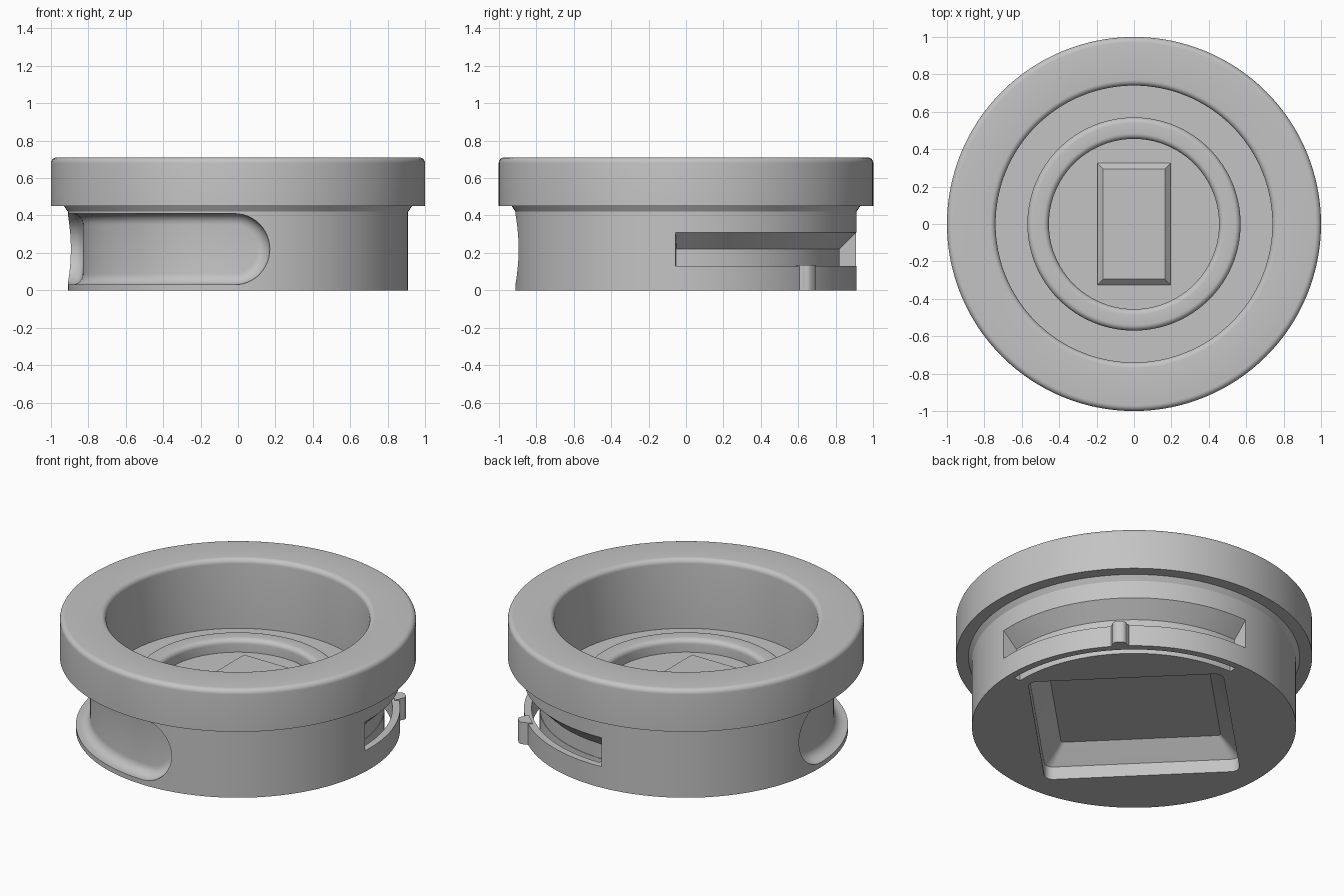
import bpy, bmesh
from math import sin, cos, pi, radians, sqrt
from mathutils import Matrix

cube = bpy.data.objects.get("Cube")
if cube:
    bpy.data.objects.remove(cube, do_unlink=True)

grey = bpy.data.materials.new("plain grey")
grey.use_nodes = True
grey.diffuse_color = (0.55, 0.55, 0.55, 1)
grey.node_tree.nodes["Principled BSDF"].inputs["Base Color"].default_value = (0.55, 0.55, 0.55, 1)

DIAG = radians(45)      # latch direction; the thumb recess is opposite


def finish(bm, name):
    bmesh.ops.remove_doubles(bm, verts=bm.verts, dist=1e-5)
    bmesh.ops.recalc_face_normals(bm, faces=bm.faces)
    mesh = bpy.data.meshes.new(name)
    bm.to_mesh(mesh)
    bm.free()
    mesh.materials.append(grey)
    ob = bpy.data.objects.new(name, mesh)
    bpy.context.collection.objects.link(ob)
    return ob


def arc(cx, cz, r, start, end, steps=6):
    angles = [radians(start + (end - start) * i / steps) for i in range(steps + 1)]
    return [(cx + r * cos(a), cz + r * sin(a)) for a in angles]


def lathe(name, profile, mid=0.0, half=pi, steps=128):
    """Turn a (radius, z) profile; a partial turn gets end caps."""
    bm = bmesh.new()
    full = half >= pi
    rows = []
    for i in range(steps + (not full)):
        a = mid - half + 2 * half * i / steps
        rows.append([bm.verts.new((r * cos(a), r * sin(a), z)) for r, z in profile])
    n = len(profile)
    for i in range(steps):
        p, q = rows[i], rows[(i + 1) % len(rows)]
        for j in range(n - 1 if full else n):
            k = (j + 1) % n
            bm.faces.new((p[j], q[j], q[k], p[k]))
    if not full:
        bm.faces.new(rows[0])
        bm.faces.new(rows[-1])
    return finish(bm, name)


def loft(name, rings, turn=0.0):
    """Skin a stack of (outline, z) rings and cap both ends."""
    bm = bmesh.new()
    rows = [[bm.verts.new((x, y, z)) for x, y in outline] for outline, z in rings]
    n = len(rows[0])
    for p, q in zip(rows, rows[1:]):
        for j in range(n):
            k = (j + 1) % n
            bm.faces.new((p[j], p[k], q[k], q[j]))
    bm.faces.new(rows[0])
    bm.faces.new(rows[-1])
    bm.transform(Matrix.Rotation(turn, 4, 'Z'))
    return finish(bm, name)


def rounded_rect(hx, hy, r):
    points = []
    for sx, sy, start in ((1, 1, 0), (-1, 1, 90), (-1, -1, 180), (1, -1, 270)):
        points += arc(sx * (hx - r), sy * (hy - r), r, start, start + 90, 5)
    return points


def curved_stadium(name, mid, length, radius, zc, layers):
    """Stadium block wrapped round the axis; layers are (radius, inset)."""
    bm = bmesh.new()
    flat = length - radius
    rows = []
    for rad, inset in layers:
        r = radius - inset
        cols = [(-flat - r * cos(t), r * sin(t)) for t in [pi / 2 * i / 12 for i in range(13)]]
        cols += [(-flat + 2 * flat * i / 32, r) for i in range(1, 32)]
        cols += [(-s, h) for s, h in reversed(cols[:13])]
        row = []
        for s, h in cols:
            a = mid + s / 0.91
            row.append([bm.verts.new((rad * cos(a), rad * sin(a), zc + k * h)) for k in (-1, 1)])
        rows.append(row)
    for p, q in zip(rows, rows[1:]):
        for i in range(len(p) - 1):
            for k in (0, 1):
                bm.faces.new((p[i][k], p[i + 1][k], q[i + 1][k], q[i][k]))
    for row in (rows[0], rows[-1]):
        for c, d in zip(row, row[1:]):
            bm.faces.new((c[0], d[0], d[1], c[1]))
    # the pointed end columns collapse to one vertex each
    bmesh.ops.remove_doubles(bm, verts=bm.verts, dist=1e-5)
    bmesh.ops.dissolve_degenerate(bm, edges=bm.edges, dist=1e-6)
    return finish(bm, name)


def cut(target, cutter):
    mod = target.modifiers.new(cutter.name, 'BOOLEAN')
    mod.operation = 'DIFFERENCE'
    mod.solver = 'EXACT'
    mod.object = cutter
    bpy.context.view_layer.objects.active = target
    bpy.ops.object.modifier_apply(modifier=mod.name)
    bpy.data.objects.remove(cutter, do_unlink=True)


# Round body: stepped wall, wide rim, well with a raised ring in its floor
profile = [(0, 0), (0.91, 0), (0.91, 0.42), (0.93, 0.45), (1, 0.45)]
profile += arc(0.97, 0.68, 0.03, 0, 90) + arc(0.77, 0.68, 0.03, 90, 180)
profile += [(0.74, 0.28), (0.57, 0.28)]
profile += arc(0.54, 0.315, 0.03, 0, 90) + arc(0.485, 0.315, 0.03, 90, 180)
profile += [(0.455, 0.265), (0, 0.265)]
body = lathe("body", profile)

# Thumb recess wrapped round the wall, with a filleted floor
fillet = [(0.83 + 0.06 * (1 - sin(t)), 0.06 * (1 - cos(t))) for t in [pi / 2 * i / 6 for i in range(7)]]
cut(body, curved_stadium("recess_cutter", DIAG + pi, 0.886, 0.19, 0.22, [(0.97, 0)] + fillet))

# Latch slot with sloped ceiling, and the slit that frees the latch arm
cut(body, lathe("slot_cutter", [(0.82, 0.13), (0.96, 0.13), (0.96, 0.36), (0.82, 0.22)],
                DIAG, radians(48.5), 40))
cut(body, lathe("slit_cutter", [(0.823, -0.05), (0.867, -0.05), (0.867, 0.16), (0.823, 0.16)],
                DIAG, radians(46), 40))

# Square pocket under the base, with a chamfered ceiling
wide = rounded_rect(0.55, 0.55, 0.05)
cut(body, loft("pocket_cutter", [(wide, -0.05), (wide, 0.08),
                                 (rounded_rect(0.45, 0.45, 0.02), 0.18)], DIAG))

# Raised plate in the middle of the well
block = [(sx, sy) for sx, sy in ((-1, -1), (1, -1), (1, 1), (-1, 1))]
foot = [(x * 0.195, y * 0.325) for x, y in block]
top = [(x * 0.165, y * 0.295) for x, y in block]
plate = loft("centre_plate", [(foot, 0.24), (foot, 0.275), (top, 0.305)])

# Small rounded nub on the latch arm
side = [(0.885, 0.055), (0.91, 0.05), (0.92, 0.042)] + arc(0.925, 0.01, 0.03, 90, 0, 5)
nub_outline = side + [(x, -y) for x, y in reversed(side)]
nub = loft("latch_nub", [(nub_outline, 0), (nub_outline, 0.135)], DIAG)

for ob, angle in ((body, 30), (plate, 10), (nub, 35)):
    bpy.ops.object.select_all(action='DESELECT')
    ob.select_set(True)
    bpy.context.view_layer.objects.active = ob
    bpy.ops.object.shade_smooth_by_angle(angle=radians(angle))
